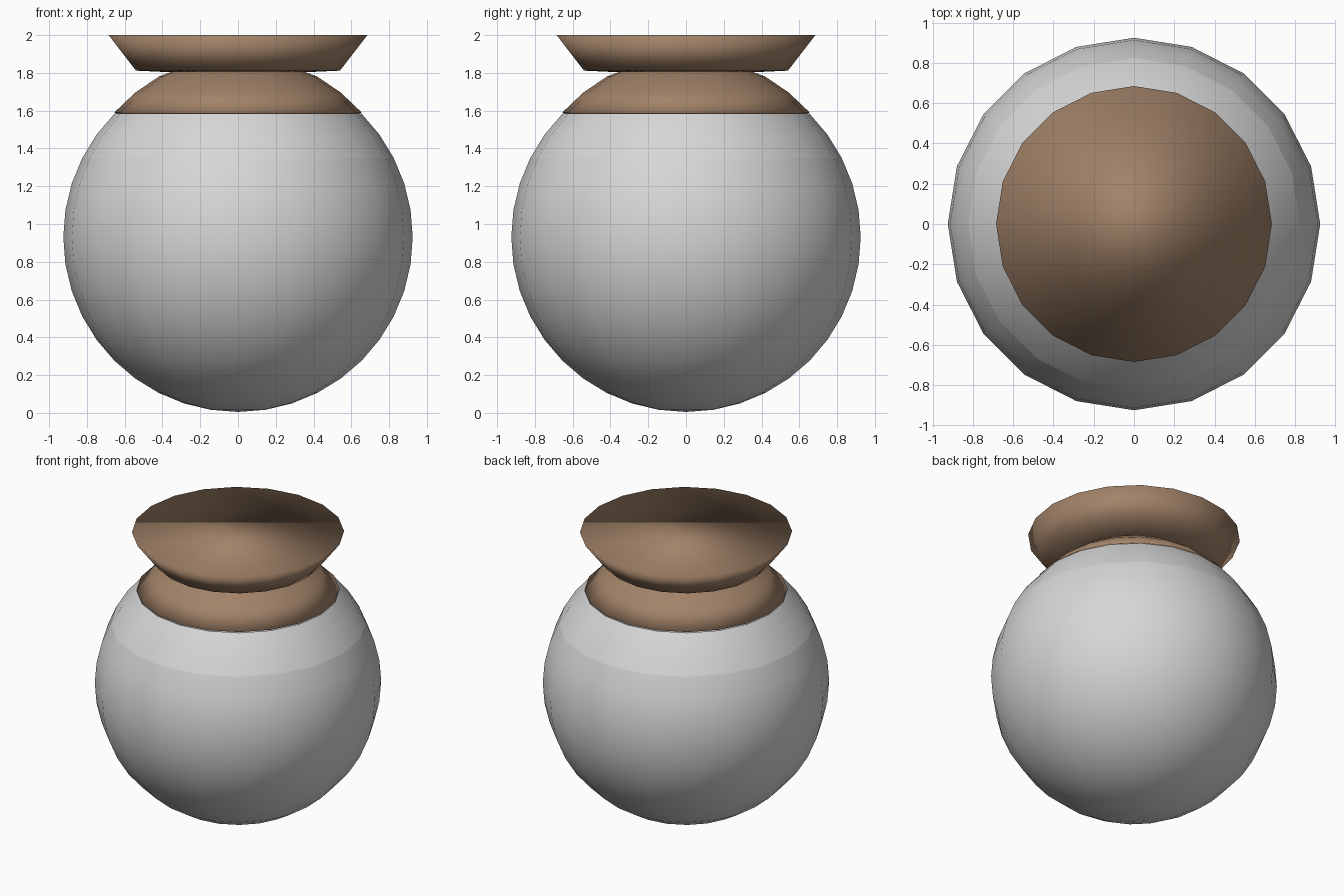
import bpy, math

if "Cube" in bpy.data.objects:
    bpy.data.objects.remove(bpy.data.objects["Cube"])

SEG = 20
R, CZ = 0.925, 0.93


def material(name, rgb):
    m = bpy.data.materials.new(name)
    m.diffuse_color = (*rgb, 1.0)
    m.use_nodes = True
    m.node_tree.nodes["Principled BSDF"].inputs["Base Color"].default_value = m.diffuse_color
    return m


def lathe(name, profile, mat, cap_top=False):
    """Spin (radius, z) points round the z axis; radius 0 makes a pole."""
    verts, rings, faces = [], [], []
    for r, z in profile:
        n = 1 if r < 1e-5 else SEG
        rings.append(range(len(verts), len(verts) + n))
        verts += [(r * math.cos(math.tau * i / SEG), r * math.sin(math.tau * i / SEG), z)
                  for i in range(n)]
    for a, b in zip(rings, rings[1:]):
        for i in range(SEG):
            j = (i + 1) % SEG
            if len(a) == 1:
                faces.append((a[0], b[j], b[i]))
            elif len(b) == 1:
                faces.append((a[i], a[j], b[0]))
            else:
                faces.append((a[i], a[j], b[j], b[i]))
    if cap_top:
        faces.append(tuple(rings[-1]))
    me = bpy.data.meshes.new(name)
    me.from_pydata(verts, [], faces)
    me.materials.append(mat)
    for p in me.polygons:
        p.use_smooth = True
    ob = bpy.data.objects.new(name, me)
    bpy.context.collection.objects.link(ob)
    return ob


def arc(a0, a1):
    """Sphere profile between two latitudes in 9 degree steps."""
    return [(R * math.cos(math.radians(a)), CZ + R * math.sin(math.radians(a)))
            for a in range(a0, a1 + 1, 9)]


glass = material("pale grey", (0.68, 0.68, 0.68))
cork = material("cork brown", (0.36, 0.225, 0.14))

# round flask body and its shoulder band
lathe("flask_body", arc(-90, 27), glass)
lathe("flask_shoulder", arc(27, 45), glass)

# brown collar over the top of the sphere
lathe("collar", [(0.64, 1.585), (0.655, 1.59), (0.545, 1.695), (0.42, 1.78), (0.35, 1.807)], cork)

# flared stopper, softly shaded over its rim
lathe("stopper", [(0.35, 1.803), (0.54, 1.812), (0.685, 2.0)], cork, cap_top=True)
